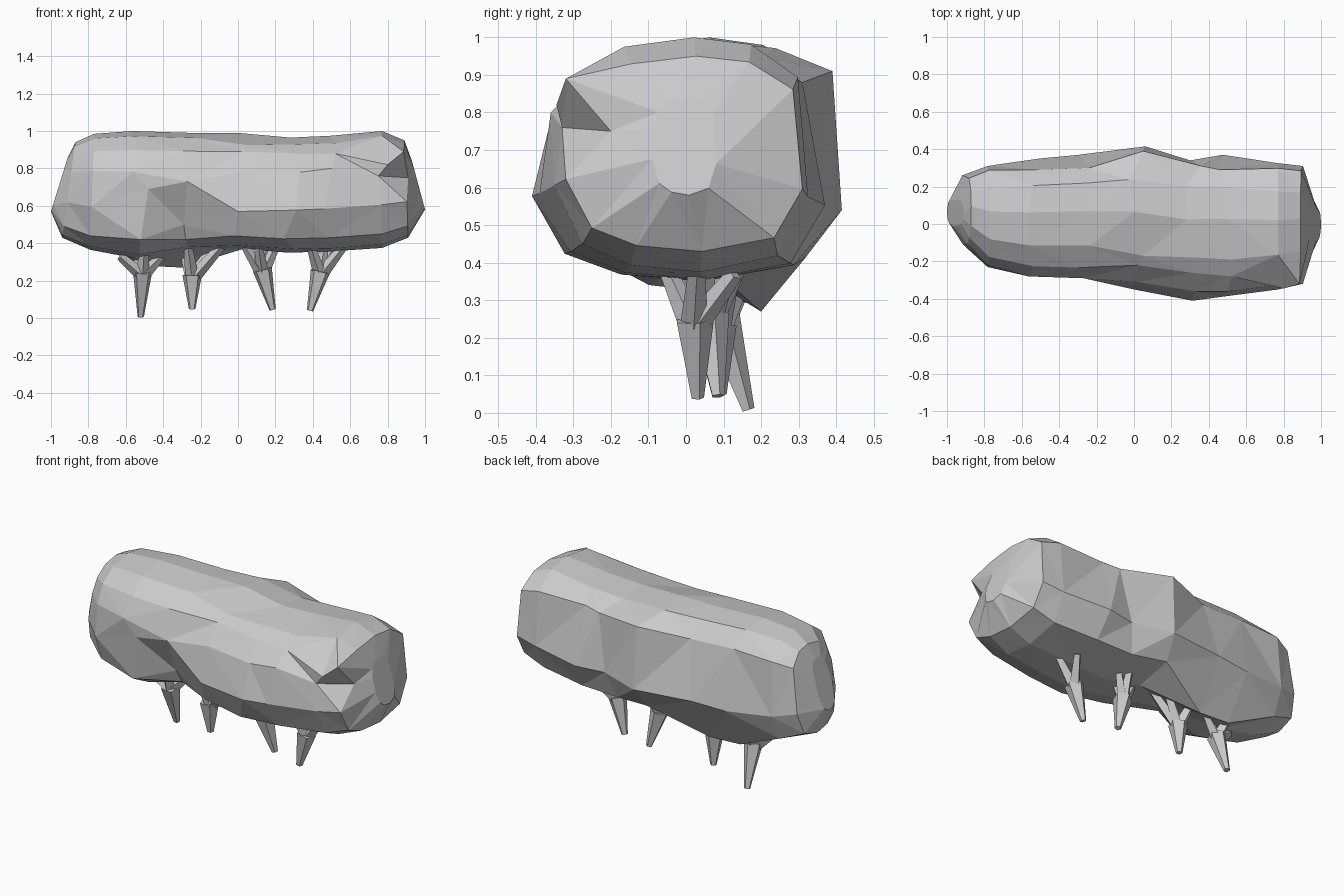
import bpy, bmesh, random
from mathutils import Vector

if "Cube" in bpy.data.objects:
    bpy.data.objects.remove(bpy.data.objects["Cube"])

random.seed(4)


def finish(bm, name):
    bmesh.ops.recalc_face_normals(bm, faces=bm.faces)
    me = bpy.data.meshes.new(name)
    bm.to_mesh(me)
    bm.free()
    ob = bpy.data.objects.new(name, me)
    bpy.context.collection.objects.link(ob)
    return ob


# Hedge cross-section, from the front bulge over the top to the back and underneath
PROFILE = [(-1, .37), (-.97, .68), (-.80, .85), (-.45, .96), (.1, 1), (.55, .97),
           (.92, .83), (1, .32), (.76, .07), (.15, 0), (-.4, .03), (-.78, .12)]

# Hedge stations along x: bottom x, lean towards the top, front y, back y, bottom z, top z
STATIONS = [(-1, .09, -.01, .13, .57, .86), (-.94, .07, -.11, .26, .43, .94), (-.79, .02, -.23, .31, .365, .985),
            (-.53, 0, -.29, .35, .32, 1.0), (-.27, 0, -.30, .37, .34, .99), (0, 0, -.355, .41, .37, .99),
            (.28, 0, -.41, .38, .35, .965), (.5, 0, -.39, .37, .355, .975), (.77, 0, -.35, .325, .375, 1.0),
            (.91, -.02, -.32, .31, .43, .95), (1, -.07, -.09, .08, .58, .84)]

# Sculpted points, (station, profile point): (x, y, z)
SCULPT = {
    (3, 11): (-.52, -.25, .42), (3, 0): (-.48, -.28, .69),            # front hollow
    (4, 11): (-.28, -.13, .42), (4, 0): (-.29, -.17, .50), (4, 1): (-.27, -.29, .73),
    (5, 0): (0, -.35, .57), (5, 11): (-.02, -.28, .44), (4, 10): (-.27, -.03, .38),
    (3, 8): (-.50, .20, .28), (4, 8): (-.30, .20, .27),               # low lump behind
    (5, 1): (.02, -.31, .78), (5, 2): (.02, -.22, .89), (5, 3): (.05, -.17, .925),
    (6, 1): (.33, -.36, .78), (6, 2): (.30, -.26, .88), (6, 3): (.34, -.18, .93),
    (7, 1): (.50, -.36, .80), (7, 2): (.52, -.28, .88), (7, 3): (.52, -.19, .935),
    (5, 6): (.05, .39, .91), (5, 7): (.06, .415, .54),                # back ridge
    (3, 6): (-.52, .29, .89), (4, 6): (-.24, .30, .88),
    (6, 6): (.36, .31, .88), (6, 7): (.30, .34, .55), (7, 6): (.46, .29, .89),
    (8, 1): (.75, -.33, .76), (8, 2): (.80, -.345, .82),              # dented front corner
    (9, 1): (.91, -.20, .75), (9, 2): (.885, -.32, .89),
}

bm = bmesh.new()
rings = []
for i, (x, lean, yf, yb, zb, zt) in enumerate(STATIONS):
    ring = []
    for j, (u, v) in enumerate(PROFILE):
        wob = .04 * random.uniform(-1, 1) if 2 < i < 8 else 0
        p = (x + lean * v + wob, (yf + yb) / 2 + u * (yb - yf) / 2, zb + v * (zt - zb))
        ring.append(bm.verts.new(SCULPT.get((i, j), p)))
    rings.append(ring)
n = len(PROFILE)
for a, b in zip(rings, rings[1:]):
    for j in range(n):
        k = (j + 1) % n
        bm.faces.new((a[j], a[k], b[k], b[j]))
bm.faces.new(rings[0])
bm.faces.new(rings[-1][::-1])
bmesh.ops.triangulate(bm, faces=bm.faces, quad_method='SHORT_EDGE')
finish(bm, "hedge_foliage")


def limb(bm, path, sides=5):
    """Tapered tube through (x, y, z, radius) points."""
    prev = None
    d = Vector(path[-1][:3]) - Vector(path[0][:3])
    rot = Vector((0, 0, 1)).rotation_difference(d.normalized()).to_matrix().to_4x4()
    for x, y, z, r in path:
        ring = bmesh.ops.create_circle(bm, segments=sides, radius=r, cap_ends=False, matrix=rot)['verts']
        for v in ring:
            v.co += Vector((x, y, z))
        if prev is None:
            bm.faces.new(ring)
        else:
            for j in range(sides):
                k = (j + 1) % sides
                bm.faces.new((prev[j], prev[k], ring[k], ring[j]))
        prev = ring
    bm.faces.new(prev)


# Trunks: foot, fork, then branch tips
TRUNKS = [
    ((-.52, .165, .008), (-.51, .09, .25), [(-.63, .05, .33), (-.41, .12, .33), (-.50, .03, .39), (-.54, .16, .36)]),
    ((-.245, .09, .048), (-.245, .08, .23), [(-.05, .05, .43), (-.27, .00, .41), (-.11, .13, .42), (-.29, .15, .36)]),
    ((.185, .085, .045), (.13, .06, .26), [(.04, .03, .38), (.20, .11, .38), (.11, -.02, .38), (.15, .14, .39)]),
    ((.385, .03, .04), (.44, .02, .25), [(.39, -.05, .38), (.46, .06, .38), (.57, .03, .39), (.51, .13, .37)]),
]
for i, (foot, fork, tips) in enumerate(TRUNKS):
    bm = bmesh.new()
    mid = Vector(foot).lerp(Vector(fork), .6)
    limb(bm, [(*foot, .018), (*mid, .040), (*fork, .055)])
    for tip in tips:
        base = Vector(fork).lerp(Vector(tip), .1) - Vector((0, 0, .02))
        limb(bm, [(*base, .035), (*tip, .022)], 4)
    finish(bm, f"trunk_{i + 1}")
